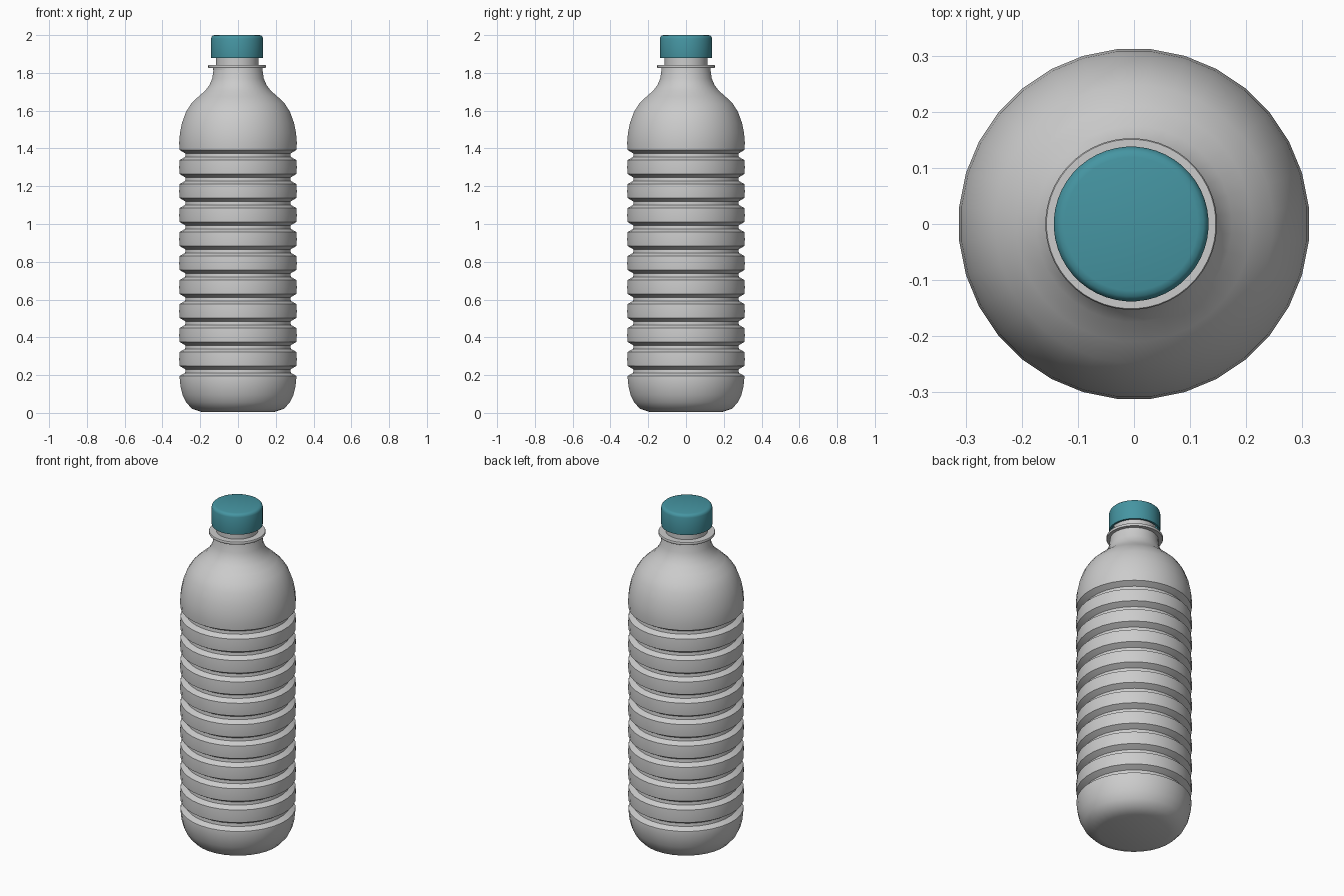
import bpy, bmesh, math

if "Cube" in bpy.data.objects:
    bpy.data.objects.remove(bpy.data.objects["Cube"])


def lathe(name, profile, sides, x=0.0, color=None):
    """Revolve an (r, z) profile around a vertical axis."""
    bm = bmesh.new()
    rings = []
    for r, z in profile:
        if r == 0:
            rings.append([bm.verts.new((x, 0, z))] * sides)
        else:
            angles = [2 * math.pi * (i + 0.5) / sides for i in range(sides)]
            rings.append([bm.verts.new((x + r * math.cos(a), r * math.sin(a), z)) for a in angles])
    for low, high in zip(rings, rings[1:]):
        for i in range(sides):
            j = (i + 1) % sides
            bm.faces.new(list(dict.fromkeys((low[i], low[j], high[j], high[i]))))
    bmesh.ops.recalc_face_normals(bm, faces=bm.faces)
    mesh = bpy.data.meshes.new(name)
    bm.to_mesh(mesh)
    bm.free()
    obj = bpy.data.objects.new(name, mesh)
    bpy.context.collection.objects.link(obj)
    if color:
        mat = bpy.data.materials.new(name + "_plastic")
        mat.diffuse_color = color
        mat.use_nodes = True
        mat.node_tree.nodes["Principled BSDF"].inputs["Base Color"].default_value = mat.diffuse_color
        mesh.materials.append(mat)
    bpy.ops.object.select_all(action='DESELECT')
    obj.select_set(True)
    bpy.context.view_layer.objects.active = obj
    bpy.ops.object.shade_smooth_by_angle(angle=math.radians(35))
    return obj


# Bottle body: rounded base, ten ribbed grooves, domed shoulder
R = 0.313
body = [(0, 0.004), (0.19, 0.004), (0.245, 0.022), (0.275, 0.055),
        (0.295, 0.095), (0.306, 0.14), (0.311, 0.19)]
for k in range(10):
    z = 0.222 + 0.127 * k
    body += [(R - 0.003, z - 0.026), (R - 0.012, z - 0.021), (0.281, z - 0.010),
             (0.279, z + 0.008), (R - 0.010, z + 0.022), (R - 0.002, z + 0.027)]
    if k < 9:
        body.append((R, z + 0.063))
body += [(R, 1.43), (0.309, 1.48), (0.298, 1.535), (0.276, 1.595), (0.248, 1.638),
         (0.21, 1.675), (0.175, 1.705), (0.152, 1.735), (0.137, 1.77), (0.129, 1.825)]
lathe("bottle_body", body, 32)

# Neck with its support collar
neck = [(0.127, 1.815), (0.127, 1.826), (0.151, 1.826), (0.153, 1.830),
        (0.153, 1.838), (0.151, 1.841), (0.113, 1.841), (0.113, 1.965)]
lathe("neck_collar", neck, 48, x=-0.005)

# Screw cap with rounded top edge and hollow underside
cap = [(0, 1.968), (0.126, 1.968), (0.126, 1.879), (0.137, 1.879), (0.138, 1.884),
       (0.138, 1.982), (0.135, 1.991), (0.129, 1.997), (0.119, 2.0), (0, 2.0)]
lathe("screw_cap", cap, 48, x=-0.005, color=(0.06, 0.30, 0.36, 1))
